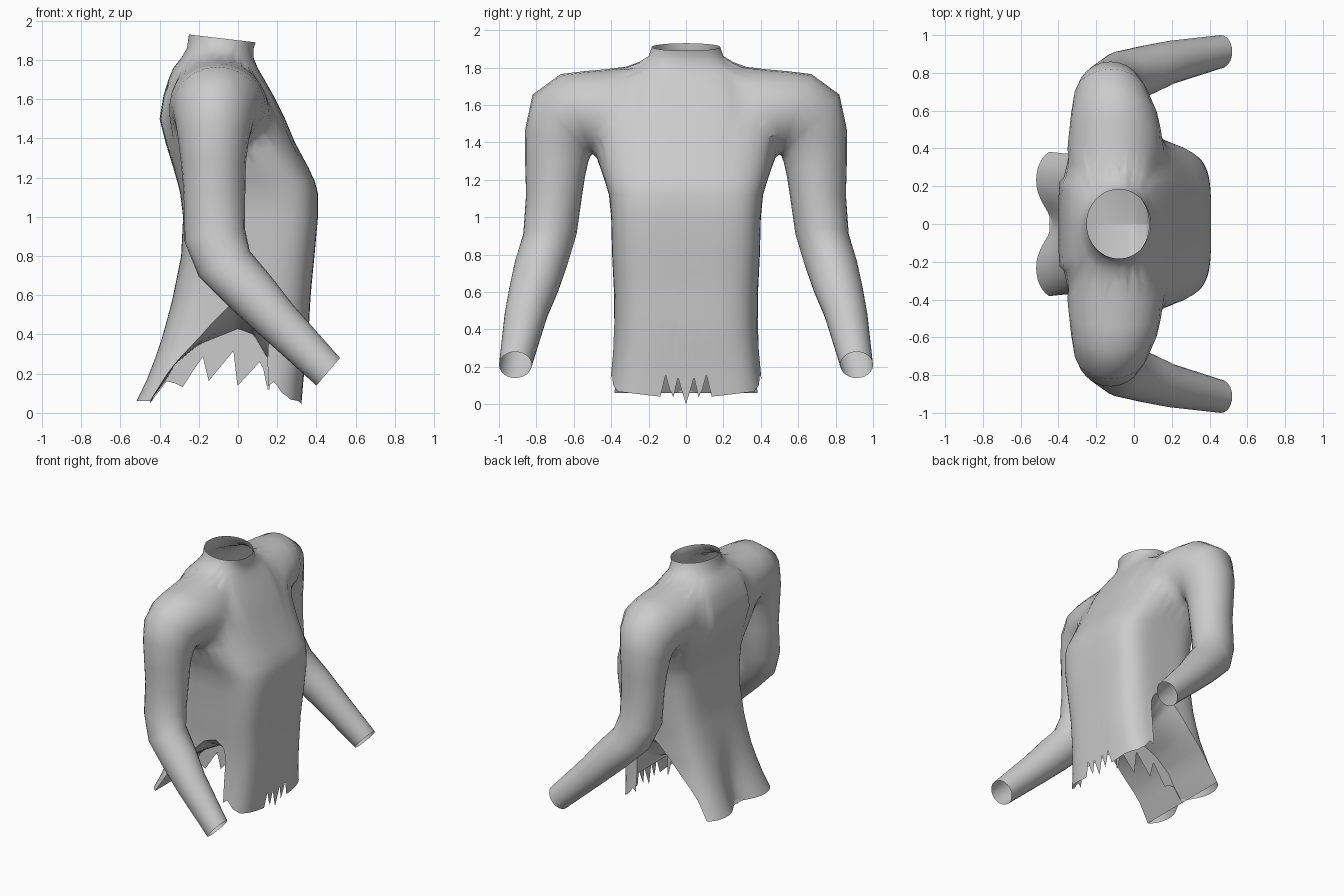
import bpy, bmesh
from math import cos, sin, pi, exp
from mathutils import Vector

if "Cube" in bpy.data.objects:
    bpy.data.objects.remove(bpy.data.objects["Cube"])

# torso profile: z, back x, front x, half width, squareness
TORSO = [(0.0, -.555, .32, .43, 5), (.2, -.46, .335, .40, 4.5), (.4, -.39, .36, .385, 4),
         (.6, -.33, .37, .385, 4), (.8, -.29, .39, .395, 4), (1.0, -.28, .408, .40, 4.2),
         (1.12, -.295, .408, .412, 3.8), (1.18, -.31, .392, .43, 3.5), (1.25, -.33, .36, .455, 3.1),
         (1.38, -.37, .29, .49, 2.7), (1.5, -.40, .24, .51, 2.7), (1.62, -.38, .18, .51, 2.6),
         (1.7, -.355, .135, .48, 2.4), (1.76, -.33, .10, .40, 2.2), (1.81, -.29, .08, .265, 2),
         (1.86, -.26, .08, .20, 2), (1.91, -.25, .09, .183, 2)]
# sleeve rings: inner y,z, outer y,z, centre x, front half-axis x,z
SLEEVE = [(.20, 1.38, .20, 1.75, -.10, .19, 0), (.42, 1.36, .40, 1.805, -.10, .27, 0),
          (.49, 1.34, .54, 1.805, -.095, .26, 0), (.50, 1.335, .67, 1.765, -.105, .228, 0),
          (.505, 1.33, .82, 1.655, -.12, .2, 0), (.51, 1.32, .86, 1.47, -.125, .18, 0),
          (.53, 1.25, .86, 1.29, -.125, .165, 0), (.555, 1.12, .855, 1.12, -.12, .157, 0),
          (.585, .91, .87, .91, -.12, .155, .03), (.63, .76, .915, .76, -.07, .13, .065),
          (.68, .62, .945, .62, .06, .11, .075), (.74, .48, .97, .48, .19, .09, .072),
          (.825, .21, 1.0, .21, .46, .06, .07)]
# hem heights: torn front by |y|, side cut-out by x
FRONT_HEM = [(0, 0), (.05, .17), (.065, .02), (.115, .18), (.13, .04), (.36, .07)]
SIDE_HEM = [(-.41, .08), (-.33, .27), (-.2, .46), (-.1, .57), (0, .60), (.08, .56),
            (.13, .45), (.145, .12), (.2, .17), (.22, .11), (.3, .06)]
# inner web between the two cut-outs: crease and torn edge by x
CREASE = [(-.41, .08), (-.33, .24), (-.2, .35), (0, .43), (.08, .40), (.15, .28)]
TORN = [(-.41, .08), (-.37, .2), (-.29, .12), (-.18, .29), (-.16, .15), (-.02, .32),
        (-.01, .13), (.12, .27), (.15, .12)]
COLS = 120
APEX = Vector((-.05, 0, .95))


def interp(table, t):
    if t <= table[0][0]:
        return table[0][1:]
    for a, b in zip(table, table[1:]):
        if t <= b[0]:
            f = (t - a[0]) / (b[0] - a[0])
            return tuple(p + (q - p) * f for p, q in zip(a[1:], b[1:]))
    return table[-1][1:]


def torso_point(ang, z):
    xb, xf, w, n = interp(TORSO, z)
    c, s = cos(ang), sin(ang)
    if c < 0 and 1.2 < z < 1.68:               # broader, flatter upper back
        n += .7
    k = (abs(c) ** n + abs(s) ** n) ** (-1 / n)
    x, y = (xf + xb) / 2 + (xf - xb) / 2 * c * k, w * s * k
    if c < 0 and z < .55:                      # two lobes on the back of the hem
        x += .09 * (.55 - z) / .5 * exp(-(y / .13) ** 2)
    return Vector((x, y, z - (.02 * c if z > 1.88 else 0)))


def hem(ang):
    p = torso_point(ang, .2)
    if p.x > .27 and abs(p.y) < .36:
        return interp(FRONT_HEM, abs(p.y))[0]
    if p.x < -.38:
        return .06
    return interp(SIDE_HEM, p.x)[0]


def loft(name, rings, start, end):
    """Closed solid through rings, with a fan to a centre point at each end."""
    bm = bmesh.new()
    rows = [[bm.verts.new(p) for p in r] for r in rings]
    n = len(rows[0])
    for a, b in zip(rows, rows[1:]):
        for i in range(n):
            j = (i + 1) % n
            bm.faces.new((a[i], a[j], b[j], b[i]))
    for row, centre in ((rows[0], start), (rows[-1], end)):
        v = bm.verts.new(centre)
        for i in range(n):
            bm.faces.new((row[i], row[(i + 1) % n], v))
    bmesh.ops.recalc_face_normals(bm, faces=bm.faces)
    me = bpy.data.meshes.new(name)
    bm.to_mesh(me)
    bm.free()
    ob = bpy.data.objects.new(name, me)
    bpy.context.collection.objects.link(ob)
    return ob


# torso, with the lower rows stretched down to the torn hem
angles = [2 * pi * i / COLS for i in range(COLS)]
rings = [[torso_point(a, hem(a) + (.7 - hem(a)) * t / 6) for a in angles] for t in range(7)]
rings += [[torso_point(a, r[0]) for a in angles] for r in TORSO if r[0] > .7]
neck = Vector((-.08, 0, 1.91))
shirt = loft("shirt", rings, APEX, neck)
openings = [APEX, neck]

# sleeves, joined to the torso
for side in (-1, 1):
    rings = []
    centres = []
    for iy, iz, oy, oz, cx, bx, bz in SLEEVE:
        c = Vector((cx, side * (iy + oy) / 2, (iz + oz) / 2))
        u = Vector((0, side * (oy - iy) / 2, (oz - iz) / 2))
        b = Vector((bx, 0, bz))
        rings.append([c + u * cos(2 * pi * i / 24) + b * sin(2 * pi * i / 24) for i in range(24)])
        centres.append(c)
    sleeve = loft("sleeve_helper", rings, centres[0], centres[-1])
    openings.append(centres[-1])
    mod = shirt.modifiers.new("join", 'BOOLEAN')
    mod.operation, mod.solver, mod.object = 'UNION', 'EXACT', sleeve
    bpy.context.view_layer.objects.active = shirt
    bpy.ops.object.modifier_apply(modifier=mod.name)
    bpy.data.objects.remove(sleeve)

# open the neck, cuffs and hem; soften the shoulder seam
bm = bmesh.new()
bm.from_mesh(shirt.data)
bmesh.ops.delete(bm, geom=[v for v in bm.verts if any((v.co - o).length < .004 for o in openings)],
                 context='VERTS')


def seam():
    return [v for v in bm.verts if .24 < abs(v.co.y) < .56 and 1.2 < v.co.z < 1.83]


bmesh.ops.remove_doubles(bm, verts=seam(), dist=.012)
for _ in range(5):
    bmesh.ops.smooth_vert(bm, verts=seam(), factor=.5,
                          use_axis_x=True, use_axis_y=True, use_axis_z=True)

# inner web: curves in from each side cut-out to the middle, then hangs in tatters
rows = []
for a in angles:
    p = torso_point(a, hem(a))
    if sin(a) > 0 and -.39 < torso_point(a, .2).x < .14:
        r = min(p.z, interp(CREASE, p.x)[0])
        across = [(1, 1), (.8, .62), (.45, .22), (0, 0), (-.45, .22), (-.8, .62), (-1, 1)]
        row = [(p.x, p.y * f, r + (p.z - r) * h) for f, h in across]
        row.append((p.x, 0, min(r - .01, interp(TORN, p.x)[0])))
        rows.append([bm.verts.new(q) for q in row])
for r, s in zip(rows, rows[1:]):
    for i, j in [(k, k + 1) for k in range(6)] + [(3, 7)]:
        bm.faces.new((r[i], s[i], s[j], r[j]))
bmesh.ops.remove_doubles(bm, verts=[v for v in bm.verts if v.co.z < .62], dist=.0005)
bm.to_mesh(shirt.data)
bm.free()
bpy.ops.object.select_all(action='DESELECT')
shirt.select_set(True)
bpy.context.view_layer.objects.active = shirt
bpy.ops.object.shade_smooth_by_angle(angle=pi / 3)
